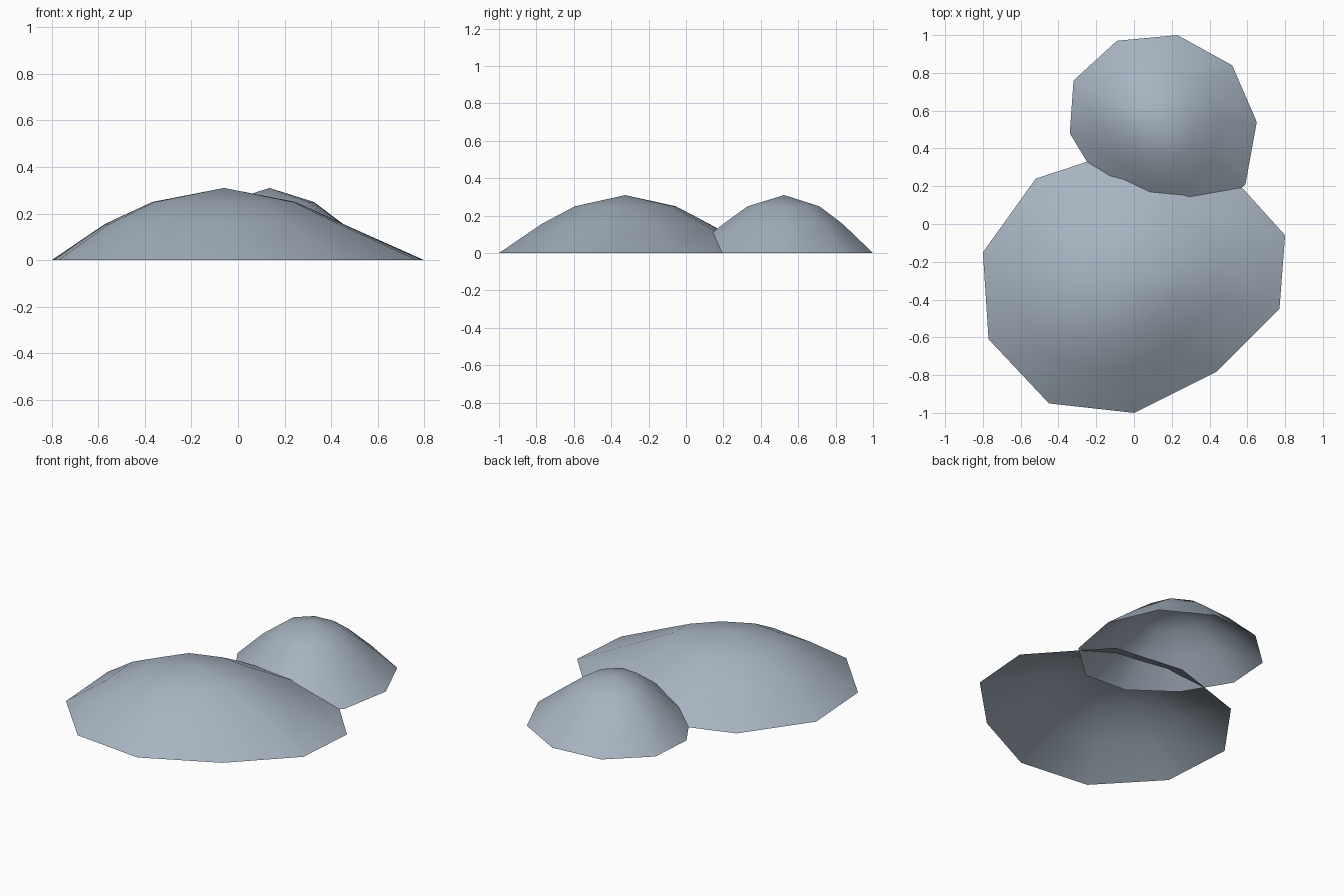
import bpy
import bmesh
from mathutils import Vector

default_cube = bpy.data.objects.get("Cube")
if default_cube:
    bpy.data.objects.remove(default_cube, do_unlink=True)


def make_material(name, colour):
    material = bpy.data.materials.new(name)
    material.use_nodes = True
    material.diffuse_color = colour
    material.node_tree.nodes["Principled BSDF"].inputs["Base Color"].default_value = colour
    return material


def make_mound(name, outline, centre, peak, levels, material):
    """Open-bottomed dome: the ground outline shrinks ring by ring toward the peak."""
    bm = bmesh.new()
    centre, peak = Vector(centre), Vector(peak)
    rings = []
    for height, scale in levels:
        middle = centre if height == 0 else Vector((peak.x, peak.y))
        ring = []
        for point in outline:
            spot = middle + (Vector(point) - centre) * scale
            ring.append(bm.verts.new((spot.x, spot.y, height)))
        rings.append(ring)
    top = bm.verts.new(peak)
    count = len(outline)

    # Sloping sides, then the cap
    for lower, upper in zip(rings, rings[1:]):
        for i in range(count):
            j = (i + 1) % count
            bm.faces.new((lower[i], lower[j], upper[j], upper[i]))
    for i in range(count):
        bm.faces.new((rings[-1][i], rings[-1][(i + 1) % count], top))

    for face in bm.faces:
        face.smooth = True
        face.normal_update()
    if sum(face.normal.z for face in bm.faces) < 0:
        bmesh.ops.reverse_faces(bm, faces=bm.faces[:])

    mesh = bpy.data.meshes.new(name)
    bm.to_mesh(mesh)
    bm.free()
    mesh.materials.append(material)
    mound = bpy.data.objects.new(name, mesh)
    bpy.context.collection.objects.link(mound)
    return mound


stone = make_material("blue grey stone", (0.38, 0.45, 0.53, 1))
levels = [(0, 1), (0.155, 0.64), (0.25, 0.385)]

# Wide front mound
large_outline = [
    (0.8, -0.06), (0.43, 0.35), (-0.02, 0.405), (-0.52, 0.24), (-0.8, -0.15),
    (-0.77, -0.61), (-0.45, -0.95), (0, -1), (0.44, -0.78), (0.77, -0.45),
]
make_mound("large_mound", large_outline, (0, -0.3), (-0.06, -0.325, 0.31), levels, stone)

# Smaller mound overlapping it at the back
small_outline = [
    (0.65, 0.54), (0.52, 0.84), (0.23, 1), (-0.09, 0.97), (-0.32, 0.76),
    (-0.34, 0.48), (-0.17, 0.2), (0.08, 0.02), (0.36, 0), (0.59, 0.21),
]
make_mound("small_mound", small_outline, (0.155, 0.51), (0.135, 0.525, 0.31), levels, stone)
